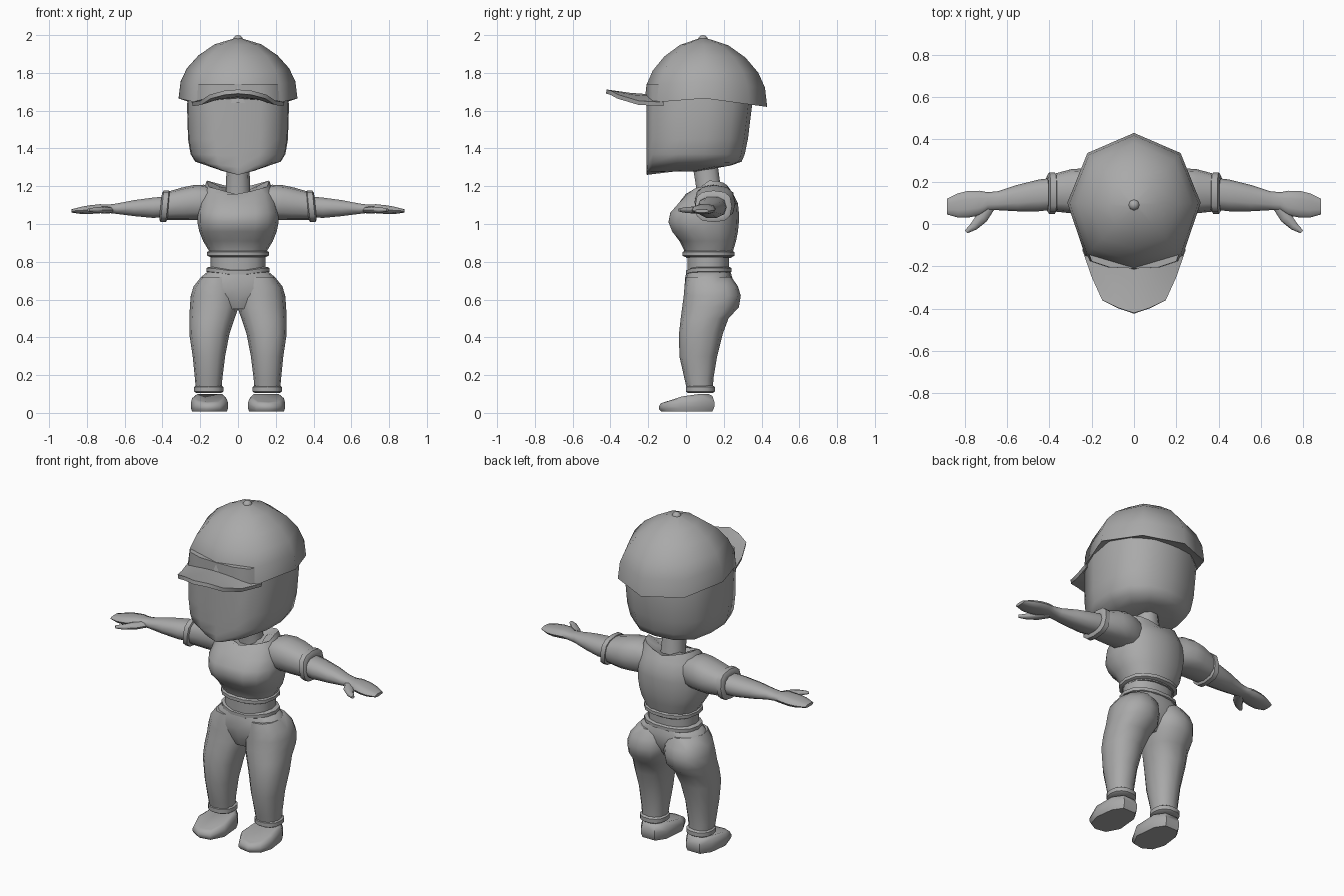
import bpy, bmesh, math
from mathutils import Vector

if "Cube" in bpy.data.objects:
    bpy.data.objects.remove(bpy.data.objects["Cube"])

grey = bpy.data.materials.new("plain_grey")
grey.diffuse_color = (0.4, 0.4, 0.4, 1)
grey.use_nodes = True
grey.node_tree.nodes["Principled BSDF"].inputs["Base Color"].default_value = grey.diffuse_color


def finish(name, bm, mirror=False, angle=50):
    bmesh.ops.recalc_face_normals(bm, faces=bm.faces[:])
    me = bpy.data.meshes.new(name)
    bm.to_mesh(me)
    bm.free()
    me.materials.append(grey)
    ob = bpy.data.objects.new(name, me)
    bpy.context.collection.objects.link(ob)
    bpy.ops.object.select_all(action='DESELECT')
    ob.select_set(True)
    bpy.context.view_layer.objects.active = ob
    bpy.ops.object.shade_smooth_by_angle(angle=math.radians(angle))
    if mirror:
        ob.modifiers.new("mirror", 'MIRROR').use_mirror_merge = False
    return ob


def loft(name, rings, mirror=False, angle=50):
    """Skin a list of equal-length point rings and cap both ends."""
    bm = bmesh.new()
    vs = [[bm.verts.new(p) for p in r] for r in rings]
    n = len(vs[0])
    for a, b in zip(vs, vs[1:]):
        for i in range(n):
            j = (i + 1) % n
            bm.faces.new((a[i], a[j], b[j], b[i]))
    bm.faces.new(vs[0][::-1])
    bm.faces.new(vs[-1])
    return finish(name, bm, mirror, angle)


def oval(u0, u1, v0, v1, n=12, p=2.3):
    """Rounded outline filling the box u0..u1, v0..v1."""
    out = []
    for i in range(n):
        t = 2 * math.pi * i / n
        c, s = math.cos(t), math.sin(t)
        u = math.copysign(abs(c) ** (2 / p), c)
        v = math.copysign(abs(s) ** (2 / p), s)
        out.append(((u0 + u1) / 2 + u * (u1 - u0) / 2, (v0 + v1) / 2 + v * (v1 - v0) / 2))
    return out


def flat(z, x0, x1, y0, y1, n=12, p=2.3):      # horizontal ring
    return [Vector((u, v, z)) for u, v in oval(x0, x1, y0, y1, n, p)]


def upright(x, y0, y1, z0, z1, n=10, p=2.4, lean=0.0):   # ring across the arm
    return [Vector((x + lean * (v - 1.09), u, v)) for u, v in oval(y0, y1, z0, z1, n, p)]


def both(half):    # full outline from the x >= 0 half
    return half + [(-x, y) for x, y in half[-2:0:-1]]


# Head: flat face, rounded back, pointed chin
plan = both([(0, -.21), (.12, -.205), (.21, -.175), (.265, -.03), (.27, .12),
             (.235, .25), (.13, .33), (0, .35)])
rings = []
for z, sx, sy, lift in [(1.26, .3, .5, .02), (1.265, .62, .8, .045), (1.30, .84, .9, .03),
                        (1.36, .93, .93, .01), (1.45, .98, .96, 0), (1.63, 1, 1, 0), (1.74, .95, .97, 0)]:
    rings.append([Vector((x * sx, -.205 + (y + .205) * sy,
                          z + lift * max(abs(x) / .27, max(0, y) / .35))) for x, y in plan])
loft("head", rings, angle=60)

# Cap: eight-sided dome with an uneven lower rim
rim = both([(0, -.22), (.23, -.15), (.315, .1), (.22, .335), (0, .43)])
rim_z = lambda y: 1.665 - .045 * (y - .1) / .33 if y > .1 else 1.665 - .025 * (.1 - y) / .32
rings = [[Vector((x * .85, .09 + (y - .09) * .85, rim_z(y) + .015)) for x, y in rim]]
for z, s in [(0, 1), (.28, .965), (.5, .86), (.72, .66), (.9, .39), (1, .06)]:
    rings.append([Vector((x * s, .09 + (y - .09) * s, rim_z(y) + z * (1.983 - rim_z(y))))
                  for x, y in rim])
loft("cap", rings, angle=60)

# Button on top of the cap
bm = bmesh.new()
bmesh.ops.create_uvsphere(bm, u_segments=8, v_segments=6, radius=.028)
bmesh.ops.translate(bm, verts=bm.verts[:], vec=(0, .09, 1.972))
finish("cap_button", bm)

# Peak of the cap: an arched plate
bm = bmesh.new()
rows = []
for side, mid, zs, zm in [(.245, (-.12, -.17), 1.645, 1.685), (.2, (-.25, -.30), 1.652, 1.695),
                          (.15, (-.36, -.42), 1.685, 1.712)]:
    ys, ym = mid
    rows.append([bm.verts.new((side * t, ym + (ys - ym) * abs(t) ** 1.3,
                               zm + (zs - zm) * t * t)) for t in (-1, -.5, 0, .5, 1)])
for a, b in zip(rows, rows[1:]):
    for i in range(4):
        bm.faces.new((a[i], a[i + 1], b[i + 1], b[i]))
bmesh.ops.recalc_face_normals(bm, faces=bm.faces[:])
bmesh.ops.solidify(bm, geom=bm.faces[:], thickness=.022)
finish("cap_peak", bm)

# Neck
loft("neck", [flat(1.10, -.085, .085, .06, .2, 10), flat(1.17, -.065, .065, .055, .19, 10),
              flat(1.32, -.06, .06, .03, .17, 10)])

# Shirt body, with a scooped neckline
rings = [flat(z, -w, w, a, b, 16) for z, w, a, b in [
    (.82, .145, 0, .24), (.86, .155, -.01, .25), (.91, .185, -.035, .265), (.96, .205, -.085, .275),
    (1.01, .215, -.105, .28), (1.06, .215, -.095, .28), (1.11, .205, -.05, .275),
    (1.16, .19, .0, .25)]]
for k, w, a, b in [(0, .165, .02, .225), (-.03, .1, .05, .2)]:
    rings.append([Vector((p.x, p.y, 1.155 + k + .045 * abs(p.x) / w + .03 * (p.y > .12)))
                  for p in flat(0, -w, w, a, b, 16)])
for r in rings:
    for p in r:
        if abs(p.x) < .03 and p.y < -.04:
            p.y += .012
loft("shirt", rings)

# Bare waist and the rolled bands around it
loft("waist", [flat(z, -.145, .145, .005, .23, 14) for z in (.72, .85)])


def band(name, z, h, box, dip=0.0, mirror=False):
    x0, x1, y0, y1 = box
    rings = []
    for dz, g in [(-h, -.012), (-h * .6, 0), (h * .6, 0), (h, -.012)]:
        r = flat(z + dz, x0 - g, x1 + g, y0 - g, y1 + g, 14)
        if g:
            r = flat(z + dz, x0 + .012, x1 - .012, y0 + .012, y1 - .012, 14)
        else:
            r = flat(z + dz, x0, x1, y0, y1, 14)
        for p in r:
            if p.y < .12:
                p.z -= dip * max(0, 1 - abs(p.x) / .14)
        rings.append(r)
    loft(name, rings, mirror)


band("shirt_hem", .842, .016, (-.163, .163, -.022, .26))
band("trouser_waistband", .757, .016, (-.168, .168, -.003, .243), .02)
band("ankle_cuff", .125, .02, (.077, .233, -.002, .155), 0, True)

# Trousers: hips and two legs
loft("hips", [flat(z, -w, w, a, b, 16) for z, w, a, b in [
    (.55, .09, .02, .18), (.60, .19, 0, .22), (.66, .225, -.008, .245),
    (.715, .20, -.005, .245), (.75, .158, .003, .235)]])
loft("leg", [flat(z, i, o, a, b, 12) for z, i, o, a, b in [
    (.11, .088, .222, .008, .142), (.18, .083, .228, -.008, .145), (.30, .068, .24, -.035, .165),
    (.42, .045, .258, -.037, .195), (.50, .018, .257, -.028, .225), (.56, -.004, .255, -.02, .28),
    (.62, -.01, .25, -.012, .29), (.67, -.01, .235, -.008, .275), (.72, .01, .195, 0, .24)]], True)

# Shoes: blunt toe sloping down to the front
sole = [(.105, .15), (.195, .15), (.235, .09), (.25, -.03), (.225, -.11), (.165, -.143),
        (.095, -.13), (.052, -.05), (.065, .09)]
rings = []
for k, s in [(0, .93), (.25, 1), (.55, 1), (.88, .93), (1, .78)]:
    rings.append([Vector((.15 + (x - .15) * s, .005 + (y - .005) * s,
                          .008 + k * (.092 - max(0, .02 - y) * .26))) for x, y in sole])
loft("shoe", rings, True)

# Sleeves and their cuffs
loft("sleeve", [upright(x, a, b, c, d, 12, 2.5, .1) for x, a, b, c, d in [
    (.10, .06, .22, 1.04, 1.18), (.17, .045, .245, 1.02, 1.208), (.23, .045, .262, 1.022, 1.205),
    (.29, .05, .26, 1.02, 1.192), (.385, .06, .235, 1.022, 1.165)]], True)
loft("sleeve_cuff", [upright(x, .048 + g, .243 - g, 1.01 + g, 1.177 - g, 12, 2.8, -.1)
                     for x, g in [(.367, .014), (.374, 0), (.402, 0), (.41, .014), (.409, .03)]], True)

# Forearm running into a mitten hand
loft("forearm_and_hand", [upright(*s) for s in [
    (.36, .07, .22, 1.035, 1.15), (.45, .06, .21, 1.03, 1.142), (.55, .06, .185, 1.04, 1.128),
    (.64, .065, .155, 1.052, 1.11), (.69, .065, .15, 1.058, 1.103), (.73, .04, .157, 1.056, 1.106),
    (.785, .03, .156, 1.052, 1.1), (.83, .03, .145, 1.052, 1.092), (.882, .045, .12, 1.06, 1.078)]], True)

# Thumb, angled forward
rings = []
for x, y, r, h in [(.68, .09, .03, .018), (.715, .035, .03, .018), (.755, -.01, .02, .014),
                   (.792, -.037, .009, .008)]:
    rings.append([Vector((x + .66 * u, y + .75 * u, 1.074 + v)) for u, v in oval(-r, r, -h, h, 8)])
loft("thumb", rings, True)
